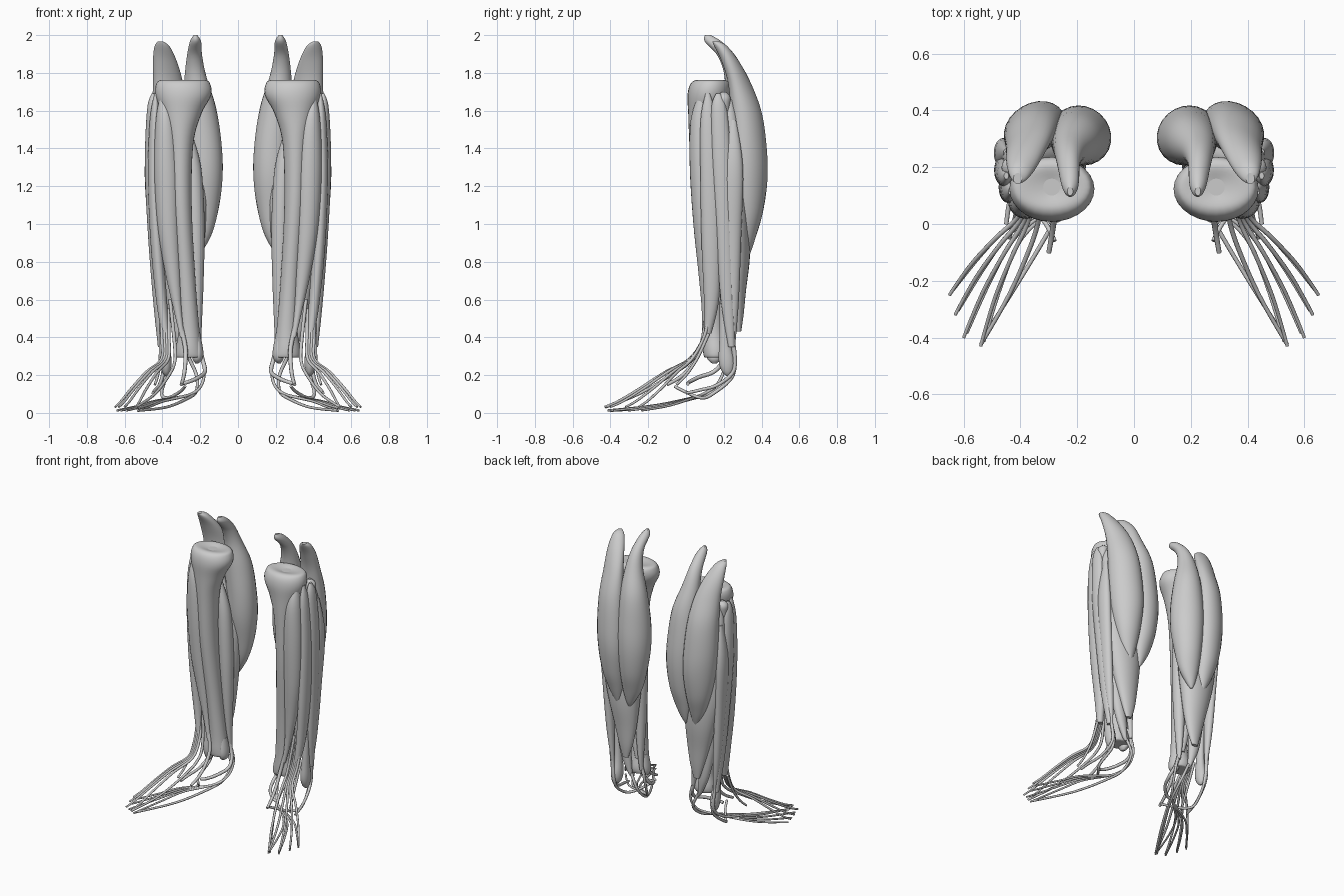
import bpy, bmesh, math


def mirror(ob):
    m = ob.modifiers.new("Mirror", 'MIRROR')
    m.use_axis = (True, False, False)


def spline(pts, steps):
    """Catmull-Rom through tuples of any length."""
    out = []
    n = len(pts)
    for i in range(n - 1):
        p = [pts[max(i - 1, 0)], pts[i], pts[i + 1], pts[min(i + 2, n - 1)]]
        for s in range(steps):
            t = s / steps
            out.append([0.5 * (2 * b + (c - a) * t + (2 * a - 5 * b + 4 * c - d) * t * t
                               + (3 * b - a - 3 * c + d) * t ** 3) for a, b, c, d in zip(*p)])
    out.append(list(pts[-1]))
    return out


def loft(name, secs, sides=24, steps=5):
    """Horizontal elliptical sections (x, y, z, rx, ry, turn in degrees)."""
    bm = bmesh.new()
    rings = []
    for x, y, z, rx, ry, a in spline(secs, steps):
        ca, sa = math.cos(math.radians(a)), math.sin(math.radians(a))
        rx, ry = max(rx, .002), max(ry, .002)
        ring = []
        for k in range(sides):
            t = 2 * math.pi * k / sides
            u, v = rx * math.cos(t), ry * math.sin(t)
            ring.append(bm.verts.new((x + u * ca - v * sa, y + u * sa + v * ca, z)))
        rings.append(ring)
    for r0, r1 in zip(rings, rings[1:]):
        for k in range(sides):
            j = (k + 1) % sides
            bm.faces.new((r0[k], r0[j], r1[j], r1[k]))
    bm.faces.new(rings[0])
    bm.faces.new(rings[-1])
    bmesh.ops.recalc_face_normals(bm, faces=bm.faces)
    for f in bm.faces:
        f.smooth = len(f.verts) == 4
    me = bpy.data.meshes.new(name)
    bm.to_mesh(me)
    bm.free()
    ob = bpy.data.objects.new(name, me)
    bpy.context.collection.objects.link(ob)
    mirror(ob)


def tendon(name, pts, r0=.009, r1=.005):
    """Round cord along a smooth path, thinning to its tip."""
    cu = bpy.data.curves.new(name, 'CURVE')
    cu.dimensions = '3D'
    cu.bevel_depth = 1
    cu.bevel_resolution = 2
    cu.use_fill_caps = True
    path = spline(pts, 5)
    sp = cu.splines.new('POLY')
    sp.points.add(len(path) - 1)
    for i, (p, q) in enumerate(zip(sp.points, path)):
        p.co = (*q, 1)
        p.radius = r0 + (r1 - r0) * i / (len(path) - 1)
    sp.use_smooth = True
    ob = bpy.data.objects.new(name, cu)
    bpy.context.collection.objects.link(ob)
    mirror(ob)


# Bones
loft("tibia", [(.29, .13, 1.752, .03, .03, 0), (.29, .13, 1.762, .115, .075, 0),
               (.29, .128, 1.74, .143, .105, 0),
               (.29, .12, 1.68, .147, .112, 0), (.30, .107, 1.58, .105, .095, 0),
               (.305, .10, 1.42, .068, .082, 0), (.30, .105, 1.1, .055, .07, 0),
               (.275, .13, .7, .05, .056, 0), (.26, .145, .45, .055, .055, 0),
               (.26, .155, .34, .07, .065, 0), (.258, .155, .30, .072, .06, 0),
               (.258, .155, .292, .06, .05, 0)], 28)
loft("medial_malleolus", [(.225, .15, .42, .025, .035, 0), (.212, .15, .33, .028, .043, 0),
                          (.214, .15, .285, .026, .036, 0), (.218, .15, .262, .008, .012, 0)])
loft("fibula", [(.425, .20, 1.70, .01, .01, 0), (.43, .20, 1.67, .035, .035, 0),
                (.43, .20, 1.6, .03, .03, 0), (.42, .2, 1.4, .02, .02, 0),
                (.41, .2, .8, .02, .02, 0), (.39, .205, .42, .024, .028, 0),
                (.382, .215, .28, .03, .042, 0), (.38, .22, .22, .022, .03, 0),
                (.38, .222, .195, .006, .008, 0)])

# Two heads of the calf
loft("calf_inner_head", [(.225, .115, 2.0, .01, .015, 0), (.225, .145, 1.965, .03, .045, 0),
                         (.23, .215, 1.89, .04, .048, 10), (.225, .262, 1.78, .058, .058, 10),
                         (.205, .293, 1.62, .088, .088, 30), (.19, .308, 1.42, .108, .098, 40),
                         (.185, .315, 1.25, .108, .098, 40), (.188, .32, 1.08, .088, .077, 30),
                         (.20, .315, .95, .064, .05, 20), (.215, .315, .86, .03, .025, 20),
                         (.222, .315, .82, .008, .008, 20)])
loft("calf_outer_head", [(.41, .16, 1.965, .015, .02, 0), (.402, .185, 1.94, .04, .035, 0),
                         (.387, .235, 1.86, .065, .045, -15), (.37, .285, 1.74, .085, .055, -25),
                         (.36, .32, 1.58, .102, .077, -30), (.352, .335, 1.38, .112, .088, -30),
                         (.345, .34, 1.22, .108, .084, -30), (.335, .335, 1.06, .085, .07, -20),
                         (.322, .325, .94, .058, .047, -10), (.31, .322, .86, .028, .024, 0),
                         (.305, .32, .81, .006, .006, 0)])

# Deep calf and heel cord
loft("soleus", [(.41, .22, 1.66, .025, .03, 0), (.385, .235, 1.55, .075, .05, 0),
                (.345, .25, 1.38, .125, .065, 0), (.315, .255, 1.2, .15, .075, 0),
                (.31, .26, 1.0, .14, .08, 0), (.30, .265, .82, .112, .073, 0),
                (.287, .268, .65, .08, .05, 0), (.28, .275, .52, .05, .03, 0),
                (.28, .28, .43, .022, .012, 0)])
loft("deep_flexor_inner", [(.27, .18, 1.5, .02, .02, 0), (.24, .185, 1.3, .045, .045, 0),
                           (.225, .19, 1.0, .048, .05, 0), (.22, .195, .7, .038, .04, 0),
                           (.212, .205, .45, .02, .025, 0), (.205, .21, .33, .01, .012, 0)])
loft("deep_flexor_outer", [(.38, .2, 1.3, .03, .03, 0), (.37, .21, 1.0, .05, .045, 0),
                           (.34, .22, .7, .055, .045, 0), (.31, .235, .45, .04, .03, 0),
                           (.28, .235, .32, .018, .018, 0), (.265, .235, .28, .008, .008, 0)])
loft("back_shin_muscle", [(.36, .2, 1.6, .03, .02, 0), (.34, .19, 1.3, .065, .04, 0),
                          (.31, .19, .8, .055, .035, 0), (.24, .2, .4, .015, .015, 0)])

# Front and outer shin muscles
loft("front_shin_muscle", [(.40, .085, 1.69, .01, .015, 0), (.385, .08, 1.55, .05, .055, 0),
                           (.378, .082, 1.3, .066, .062, 0), (.368, .095, 1.0, .06, .056, 0),
                           (.345, .105, .75, .042, .04, 0), (.32, .105, .55, .022, .022, 0),
                           (.295, .095, .4, .012, .012, 0)])
loft("toe_extensor_muscle", [(.435, .115, 1.69, .008, .012, 0), (.44, .12, 1.55, .027, .043, 0),
                             (.446, .13, 1.25, .031, .054, 0), (.43, .135, .9, .033, .053, 0),
                             (.405, .135, .6, .029, .04, 0), (.385, .115, .42, .02, .02, 0)])
loft("outer_shin_muscle", [(.45, .17, 1.69, .008, .012, 0), (.455, .175, 1.6, .027, .042, 0),
                           (.455, .19, 1.3, .038, .055, 0), (.445, .205, .95, .032, .046, 0),
                           (.428, .22, .6, .022, .036, 0), (.412, .24, .35, .012, .016, 0)])
loft("outer_rear_muscle", [(.45, .25, 1.55, .01, .015, 0), (.462, .25, 1.3, .032, .052, 0),
                           (.443, .245, .95, .031, .048, 0), (.42, .25, .6, .025, .03, 0),
                           (.40, .25, .35, .01, .01, 0)])

# Toe cords: upper fan from the shin, lower sweep round the inner ankle
tips = [(.65, -.25), (.63, -.32), (.60, -.40), (.54, -.43)]
for i, (tx, ty) in enumerate(tips):
    k = .012 * i
    sx, sy = .405 - k, .03 - .3 * k

    def along(t, z, bow=0):
        return (sx + (tx - sx) * t + bow, sy + (ty - sy) * t + bow * .6, z)
    tendon("upper_toe_cord", [(.405 - k, .13, .55), (.402 - k, .095, .4), along(0, .285),
                              along(.3, .215, .008), along(.6, .13, .012),
                              along(.85, .062, .006), (tx, ty, .032)], .01, .006)
    tendon("lower_toe_cord", [(.205, .205, .36), (.178, .205, .24), (.195, .16, .145),
                              (.26, .08, .095), along(.15, .062), along(.5, .035, .008),
                              (tx - .01, ty + .015, .013)], .009, .006)

# Big toe cords
tendon("big_toe_upper_cord", [(.36, .12, .6), (.335, .08, .36), (.335, .02, .27), (.365, -.08, .2),
                              (.44, -.25, .1), (.54, -.425, .03)], .01, .007)
tendon("big_toe_lower_cord", [(.265, .235, .3), (.22, .235, .2), (.22, .15, .115), (.27, .03, .075),
                              (.38, -.16, .03), (.53, -.40, .012)], .01, .007)

# Ankle cords
tendon("front_shin_cord", [(.30, .1, .45), (.278, .08, .34), (.28, .03, .25), (.288, -.03, .19),
                           (.30, -.10, .15)], .013, .009)
tendon("back_shin_cord", [(.225, .2, .42), (.19, .2, .29), (.175, .15, .22), (.205, .07, .19),
                          (.26, .02, .165), (.30, .01, .155)], .012, .01)
tendon("outer_short_cord", [(.405, .25, .38), (.395, .255, .23), (.415, .17, .15), (.44, .07, .12),
                            (.45, .0, .105)], .011, .008)
tendon("outer_long_cord", [(.40, .25, .35), (.385, .25, .2), (.405, .14, .1), (.37, .08, .08),
                           (.31, .0, .11), (.28, -.06, .14)], .01, .008)
tendon("outer_third_cord", [(.41, .12, .42), (.412, .06, .29), (.425, .0, .2), (.44, -.05, .15)], .009, .007)
